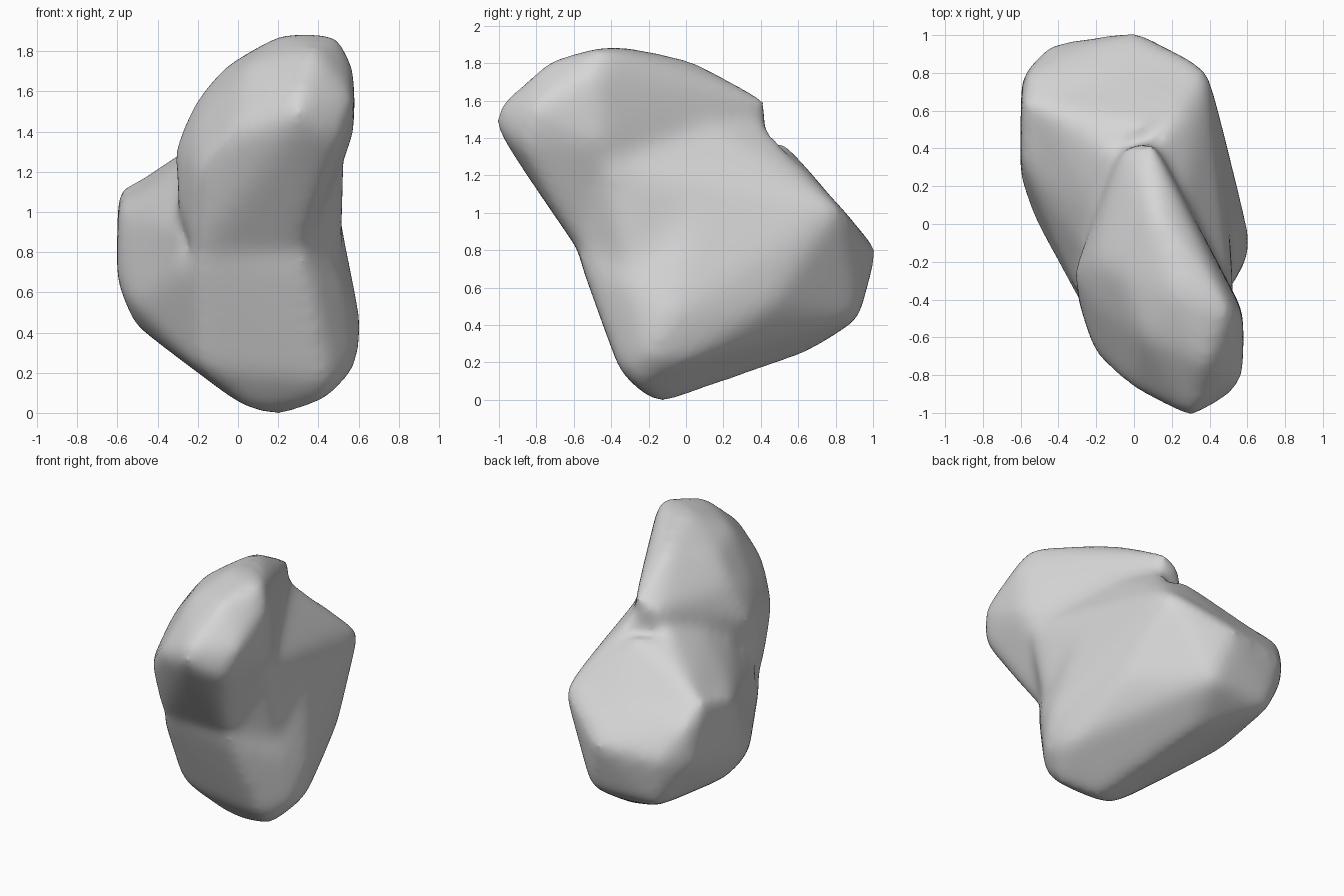
import bpy
import bmesh
from mathutils import Vector

default_cube = bpy.data.objects.get("Cube")
if default_cube:
    bpy.data.objects.remove(default_cube, do_unlink=True)

# Overhanging upper lump with a ridge running backwards
UPPER_LUMP = [
    (.3, -1.03, 1.46), (.3, -1.02, 1.57), (.52, -.9, 1.36), (.58, -.83, 1.55),
    (.575, -.48, 1.74), (.5, -.44, 1.89), (.22, -.36, 1.89), (.38, -.74, 1.82),
    (.05, -.6, 1.74), (-.02, -.88, 1.4), (-.21, -.7, 1.22), (-.09, -.25, 1.71),
    (-.22, -.2, 1.55), (-.22, -.42, 1.46), (.575, -.45, 1.36), (.1, .06, 1.81),
    (.2, -.05, 1.84), (.1, .45, 1.6), (-.07, .42, 1.54), (-.33, -.25, 1.3),
    (-.31, -.38, 1), (-.22, -.55, .77), (.32, -.58, .8), (0, .3, .8),
]

# Broad lower body, reaching down to the foot and out to the back
LOWER_BODY = [
    (.2, -.12, -.03), (.04, -.2, .01), (.42, -.25, .04), (.59, -.2, .22),
    (.55, 0, .2), (.62, -.1, .42), (.54, -.3, .62), (.45, -.36, .15),
    (.33, -.58, .76), (-.22, -.55, .75), (-.2, -.34, .21), (.5, .05, 1.02),
    (-.61, .25, .65), (-.6, .32, 1.05), (-.6, .65, 1.13), (-.58, .8, 1),
    (.39, .83, 1.04), (.47, .45, .5), (0, 1.03, .8), (-.45, .96, .77),
    (-.6, .78, .72), (-.4, .9, .42), (.1, .93, .43), (-.52, .28, .43),
    (-.54, .04, .54), (0, .62, .23),
]

# Hollowed shoulder between the ridge and the back corners
SHOULDER = [
    (.05, .52, 1.39), (-.1, .45, 1.37), (.39, .82, 1.03), (-.35, .53, 1.26),
    (-.6, .65, 1.12), (0, .97, .85), (.48, .05, 1), (0, 0, .8),
]

# Right flank, filling the hollow under the ridge
RIGHT_FLANK = [
    (.53, -.42, 1.27), (.22, -.04, 1.6), (.1, .44, 1.48), (.39, .82, 1.03),
    (.38, .6, 1.13), (.5, .02, 1.02), (.34, -.55, .82), (.51, -.28, .66),
    (0, 0, .8),
]

# Left flank, leaving a shallow valley beside the upper lump
LEFT_FLANK = [
    (-.08, .4, 1.44), (-.14, 0, 1.36), (-.28, -.12, 1.16), (-.31, -.4, .86),
    (-.6, .32, 1), (-.5, .6, 1.15), (0, 0, .8),
]


def add_hull(target, points):
    """Add the convex hull of the points to the target bmesh."""
    lump = bmesh.new()
    for point in points:
        lump.verts.new(point)
    hull = bmesh.ops.convex_hull(lump, input=lump.verts[:])
    spare = set(hull["geom_interior"] + hull["geom_unused"])
    spare_verts = [v for v in spare if isinstance(v, bmesh.types.BMVert)]
    bmesh.ops.delete(lump, geom=spare_verts, context="VERTS")
    bmesh.ops.recalc_face_normals(lump, faces=lump.faces[:])
    temporary = bpy.data.meshes.new("lump")
    lump.to_mesh(temporary)
    lump.free()
    target.from_mesh(temporary)
    bpy.data.meshes.remove(temporary)


def rest_on_ground(mesh):
    """Move the mesh to the middle of the ground plane."""
    low, high = (Vector([pick(v.co[axis] for v in mesh.vertices)
                         for axis in range(3)]) for pick in (min, max))
    middle = (low + high) / 2
    for v in mesh.vertices:
        v.co -= Vector((middle.x, middle.y, low.z))


# Rough boulder made of overlapping faceted lumps
rough = bmesh.new()
for lump_points in (UPPER_LUMP, LOWER_BODY, SHOULDER, RIGHT_FLANK, LEFT_FLANK):
    add_hull(rough, lump_points)
mesh = bpy.data.meshes.new("boulder")
rough.to_mesh(mesh)
rough.free()
boulder = bpy.data.objects.new("boulder", mesh)
bpy.context.collection.objects.link(boulder)

# Fuse the lumps and wear down the edges
fuse = boulder.modifiers.new("fuse", "REMESH")
fuse.mode = "VOXEL"
fuse.voxel_size = .025
wear = boulder.modifiers.new("wear", "SMOOTH")
wear.factor = .5
wear.iterations = 64
bpy.context.view_layer.update()
depsgraph = bpy.context.evaluated_depsgraph_get()
worn = bpy.data.meshes.new_from_object(boulder.evaluated_get(depsgraph))
boulder.modifiers.clear()
boulder.data = worn
rest_on_ground(worn)

# Plain grey stone, smooth all over
stone = bpy.data.materials.new("grey stone")
stone.use_nodes = True
grey = (.67, .67, .67, 1)
stone.diffuse_color = grey
stone.node_tree.nodes["Principled BSDF"].inputs["Base Color"].default_value = grey
worn.materials.clear()
worn.materials.append(stone)
for face in worn.polygons:
    face.use_smooth = True
    face.material_index = 0
